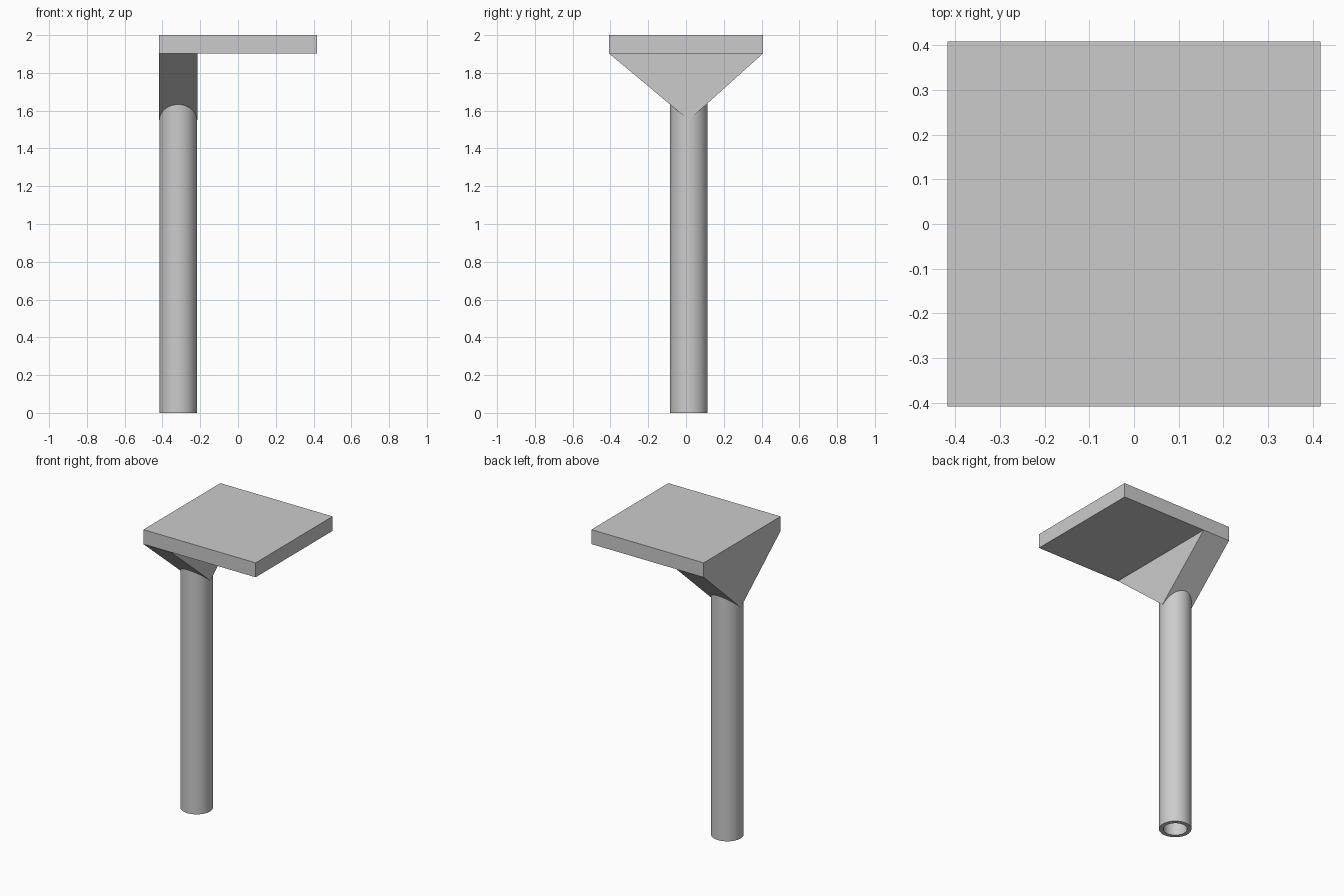
import bpy, bmesh, math
from mathutils import Vector

cube = bpy.data.objects.get("Cube")
if cube:
    bpy.data.objects.remove(cube, do_unlink=True)

# Single plain grey
grey = bpy.data.materials.new("light_grey")
grey.use_nodes = True
grey.diffuse_color = (0.6, 0.6, 0.6, 1)
grey.node_tree.nodes["Principled BSDF"].inputs["Base Color"].default_value = (0.6, 0.6, 0.6, 1)

HALF_X, HALF_Y = 0.417, 0.408
SLAB_BOTTOM, SLAB_TOP = 1.903, 2.0
POST_X, POST_Y = -0.317, 0.015
POST_R, BORE_R = 0.099, 0.073
BRACKET_RIGHT, BRACKET_TIP = -0.215, 1.55


def extrude_profile(name, points, direction):
    """Solid made by sweeping a flat outline along a direction."""
    bm = bmesh.new()
    face = bm.faces.new([bm.verts.new(p) for p in points])
    swept = bmesh.ops.extrude_face_region(bm, geom=[face], use_keep_orig=True)
    verts = [g for g in swept["geom"] if isinstance(g, bmesh.types.BMVert)]
    bmesh.ops.translate(bm, vec=Vector(direction), verts=verts)
    bmesh.ops.recalc_face_normals(bm, faces=bm.faces)
    return finish(name, bm)


def finish(name, bm):
    mesh = bpy.data.meshes.new(name)
    bm.to_mesh(mesh)
    bm.free()
    mesh.materials.append(grey)
    obj = bpy.data.objects.new(name, mesh)
    bpy.context.collection.objects.link(obj)
    return obj


# Square slab on top
extrude_profile(
    "top_slab",
    [(sx * HALF_X, sy * HALF_Y, SLAB_BOTTOM) for sx, sy in ((-1, -1), (1, -1), (1, 1), (-1, 1))],
    (0, 0, SLAB_TOP - SLAB_BOTTOM))

# Triangular bracket under one edge of the slab
extrude_profile(
    "support_bracket",
    [(-HALF_X, -HALF_Y, SLAB_BOTTOM), (-HALF_X, POST_Y, BRACKET_TIP), (-HALF_X, HALF_Y, SLAB_BOTTOM)],
    (BRACKET_RIGHT + HALF_X, 0, 0))

# Hollow round post, its top end buried in the bracket
bm = bmesh.new()
POST_TOP = 1.66
ring = [bm.verts.new((POST_X + r, POST_Y, z))
        for r, z in ((BORE_R, 0), (POST_R, 0), (POST_R, POST_TOP), (BORE_R, POST_TOP))]
edges = [bm.edges.new((ring[i], ring[(i + 1) % 4])) for i in range(4)]
bmesh.ops.spin(bm, geom=ring + edges, cent=(POST_X, POST_Y, 0), axis=(0, 0, 1),
               angle=math.tau, steps=64, use_merge=True)
bmesh.ops.remove_doubles(bm, verts=bm.verts, dist=0.0001)
bmesh.ops.recalc_face_normals(bm, faces=bm.faces)
post = finish("hollow_post", bm)
bpy.ops.object.select_all(action="DESELECT")
post.select_set(True)
bpy.context.view_layer.objects.active = post
bpy.ops.object.shade_smooth_by_angle(angle=math.radians(30))
